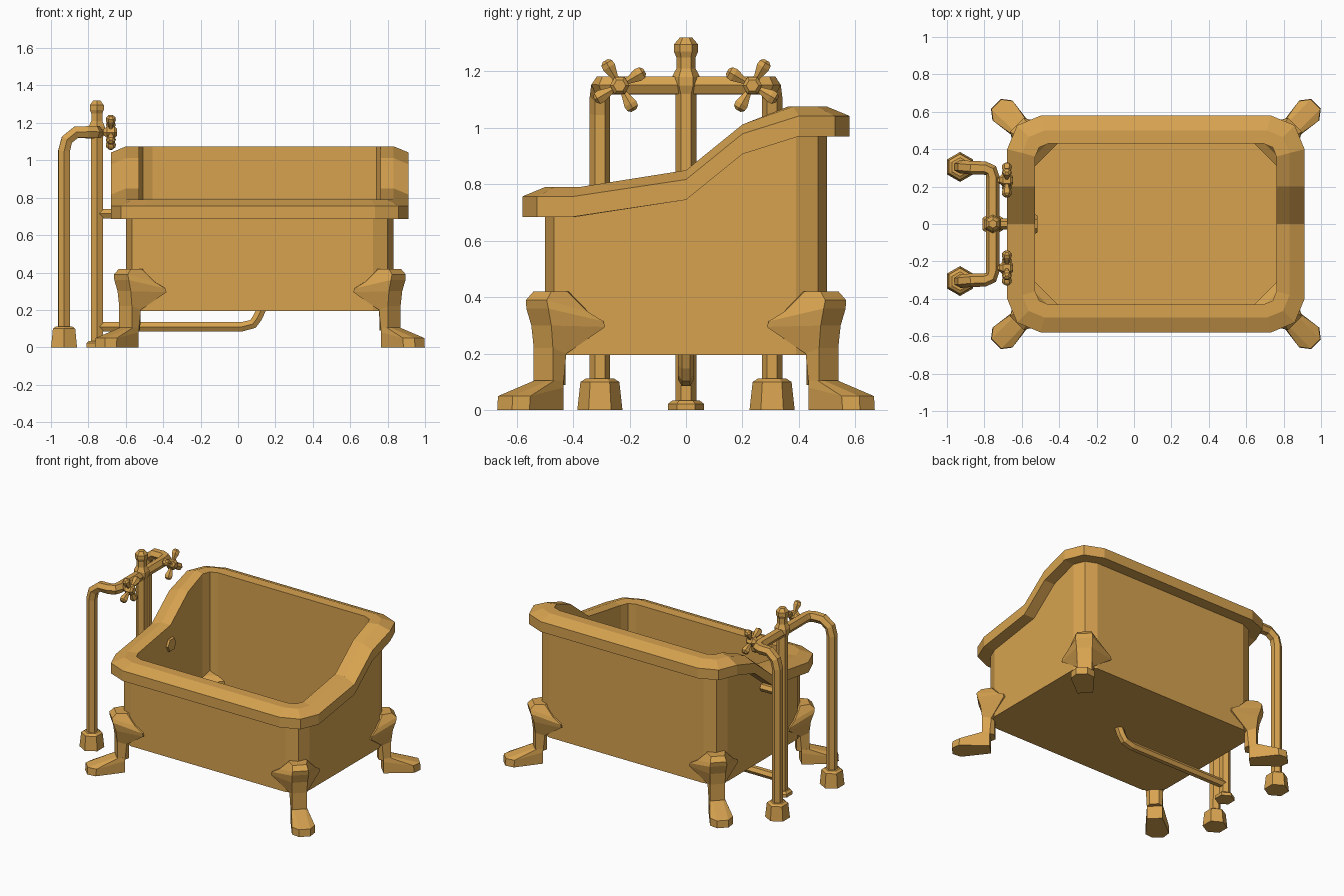
import bpy, bmesh, math
from mathutils import Vector

cube = bpy.data.objects.get("Cube")
if cube:
    bpy.data.objects.remove(cube, do_unlink=True)

# Single warm brass colour
BRASS = (0.68, 0.365, 0.08, 1)
brass = bpy.data.materials.new("warm_brass")
brass.use_nodes = True
brass.diffuse_color = BRASS
brass.node_tree.nodes["Principled BSDF"].inputs["Base Color"].default_value = BRASS

TUB_X = 0.117


def loft(name, rings):
    """Skin equal-length rings into a closed, flat-shaded solid."""
    bm = bmesh.new()
    loops = [[bm.verts.new(p) for p in ring] for ring in rings]
    n = len(loops[0])
    for a, b in zip(loops, loops[1:]):
        for i in range(n):
            j = (i + 1) % n
            bm.faces.new((a[i], a[j], b[j], b[i]))
    bm.faces.new(loops[0])
    bm.faces.new(loops[-1])
    bmesh.ops.recalc_face_normals(bm, faces=bm.faces)
    mesh = bpy.data.meshes.new(name)
    bm.to_mesh(mesh)
    bm.free()
    mesh.materials.append(brass)
    obj = bpy.data.objects.new(name, mesh)
    bpy.context.collection.objects.link(obj)
    return obj


def sweep(name, points, radii, ref=(0, 1, 0), sides=6):
    """Run a polygon section along a path; radii is one value or one per point."""
    pts = [Vector(p) for p in points]
    if not isinstance(radii, (list, tuple)):
        radii = [radii] * len(pts)
    ref, rings = Vector(ref), []
    for i, (p, r) in enumerate(zip(pts, radii)):
        t = Vector()
        if i > 0:
            t += (p - pts[i - 1]).normalized()
        if i < len(pts) - 1:
            t += (pts[i + 1] - p).normalized()
        t.normalize()
        ref = (ref - t * ref.dot(t)).normalized()
        side = t.cross(ref)
        angles = [2 * math.pi * k / sides for k in range(sides)]
        rings.append([p + r * (math.cos(a) * ref + math.sin(a) * side) for a in angles])
    return loft(name, rings)


def turned(name, x, y, profile):
    """Upright six-sided turning from (height, radius) pairs."""
    return sweep(name, [(x, y, z) for z, r in profile], [r for z, r in profile])


# Tub: rounded rectangles stacked from the base, over the rim, down to the floor
FRONT, MID, RISE, BACK = 0.79, 0.85, 1.012, 1.075


def tub_ring(offset, radius, drop=0, level=None):
    hx, hy = 0.715 + offset, 0.5 + offset
    ring = []

    def add(x, y, h):
        ring.append((TUB_X + x, y, h - drop if level is None else level))

    corners = [(1, 1, 0), (-1, 1, 90), (-1, -1, 180), (1, -1, 270)]
    for sx, sy, start in corners:
        for step in (0, 45, 90):
            a = math.radians(start + step)
            add(sx * (hx - radius) + radius * math.cos(a),
                sy * (hy - radius) + radius * math.sin(a),
                BACK if sy > 0 else FRONT)
        if (sx, sy) == (-1, 1):
            add(-hx, 0.2, RISE)
            add(-hx, 0, MID)
        if (sx, sy) == (1, -1):
            add(hx, 0, MID)
            add(hx, 0.2, RISE)
    return ring


loft("tub", [
    tub_ring(0, 0.11, level=0.195),
    tub_ring(0, 0.11, drop=0.105),
    tub_ring(0.08, 0.18, drop=0.105),
    tub_ring(0.08, 0.18, drop=0.033),
    tub_ring(0, 0.12),
    tub_ring(-0.07, 0.07),
    tub_ring(-0.07, 0.07, level=0.23),
])


# Claw legs: u runs out along the corner diagonal, v across it
def leg_ring(half, sx, sy):
    full = half + [(u, -v, z) for u, v, z in reversed(half)]
    k = math.sqrt(0.5)
    return [(TUB_X + sx * (0.683 + k * (u - v)), sy * (0.47 + k * (u + v)), z)
            for u, v, z in full]


LEG = [
    [(-0.03, 0.03, 0.09), (0, 0.05, 0.09), (0.05, 0.048, 0.09)],
    [(-0.03, 0.03, 0.2), (-0.01, 0.055, 0.2), (0.05, 0.048, 0.22)],
    [(-0.14, 0.11, 0.29), (-0.1, 0.16, 0.295), (0.06, 0.05, 0.3)],
    [(-0.14, 0.11, 0.32), (-0.095, 0.155, 0.315), (0.08, 0.055, 0.36)],
    [(-0.1, 0.06, 0.35), (-0.055, 0.115, 0.35), (0.085, 0.052, 0.39)],
    [(-0.06, 0.04, 0.42), (-0.01, 0.06, 0.42), (0.055, 0.045, 0.42)],
]
FOOT = [
    [(0, 0.05, 0), (0.195, 0.075, 0), (0.244, 0.037, 0)],
    [(0, 0.05, 0.08), (0.19, 0.075, 0.05), (0.24, 0.037, 0.05)],
    [(0, 0.05, 0.105), (0.045, 0.05, 0.105), (0.06, 0.035, 0.105)],
]
for sy, depth in ((-1, "front"), (1, "back")):
    for sx, hand in ((1, "left"), (-1, "right")):
        for part, rings in (("leg", LEG), ("foot", FOOT)):
            loft(f"{depth}_{hand}_{part}", [leg_ring(r, sx, sy) for r in rings])

# Supply pipes: one run up, across behind the taps and down again
COLUMN_X, BAR_Z, SUPPLY_X, SUPPLY_Y = -0.755, 1.15, -0.93, 0.305
half_run = [(SUPPLY_X, SUPPLY_Y, 0.09), (SUPPLY_X, SUPPLY_Y, 1.05),
            (-0.915, SUPPLY_Y, 1.11), (-0.865, 0.3, BAR_Z),
            (-0.8, 0.3, BAR_Z), (-0.765, 0.285, BAR_Z), (COLUMN_X, 0.25, BAR_Z)]
sweep("supply_pipe", half_run + [(x, -y, z) for x, y, z in reversed(half_run)], 0.036)

# Central column, its foot and finial
turned("column", COLUMN_X, 0, [(0, 0.037), (1.12, 0.037), (1.15, 0.05), (1.18, 0.05),
                               (1.21, 0.034), (1.25, 0.034), (1.27, 0.043),
                               (1.295, 0.043), (1.32, 0.022)])
turned("column_foot", COLUMN_X, 0, [(0, 0.064), (0.022, 0.064), (0.035, 0.048)])

# Overflow and drain plumbing
sweep("overflow_pipe", [(COLUMN_X, 0, 0.715), (-0.53, 0, 0.715)], 0.029)
sweep("overflow_cap", [(-0.53, 0, 0.715), (-0.515, 0, 0.715)], [0.052, 0.045])
sweep("drain_pipe", [(COLUMN_X, 0, 0.11), (0.02, 0, 0.11), (0.08, 0, 0.125),
                     (0.105, 0, 0.16), (0.13, 0, 0.215)], 0.029)
turned("drain_plate", TUB_X, 0, [(0.228, 0.062), (0.234, 0.062)])

# Floor sockets and cross-handled taps, mirrored front to back
for s, side in ((-1, "front"), (1, "back")):
    turned(f"{side}_supply_foot", SUPPLY_X, s * SUPPLY_Y,
           [(0, 0.08), (0.1, 0.069), (0.112, 0.05)])
    tap_y = s * 0.235
    sweep(f"{side}_tap_stem", [(x, tap_y, BAR_Z) for x in (-0.755, -0.72, -0.7, -0.66, -0.648)],
          [0.025, 0.018, 0.035, 0.035, 0.022])
    for k in range(4):
        a = math.radians(60 + 90 * k)
        out = Vector((0, s * math.cos(a), math.sin(a)))
        hub = Vector((-0.68, tap_y, BAR_Z))
        sweep(f"{side}_tap_arm_{k + 1}", [hub + out * d for d in (0.01, 0.035, 0.075, 0.092, 0.102)],
              [0.014, 0.014, 0.027, 0.025, 0.012], ref=(1, 0, 0))
